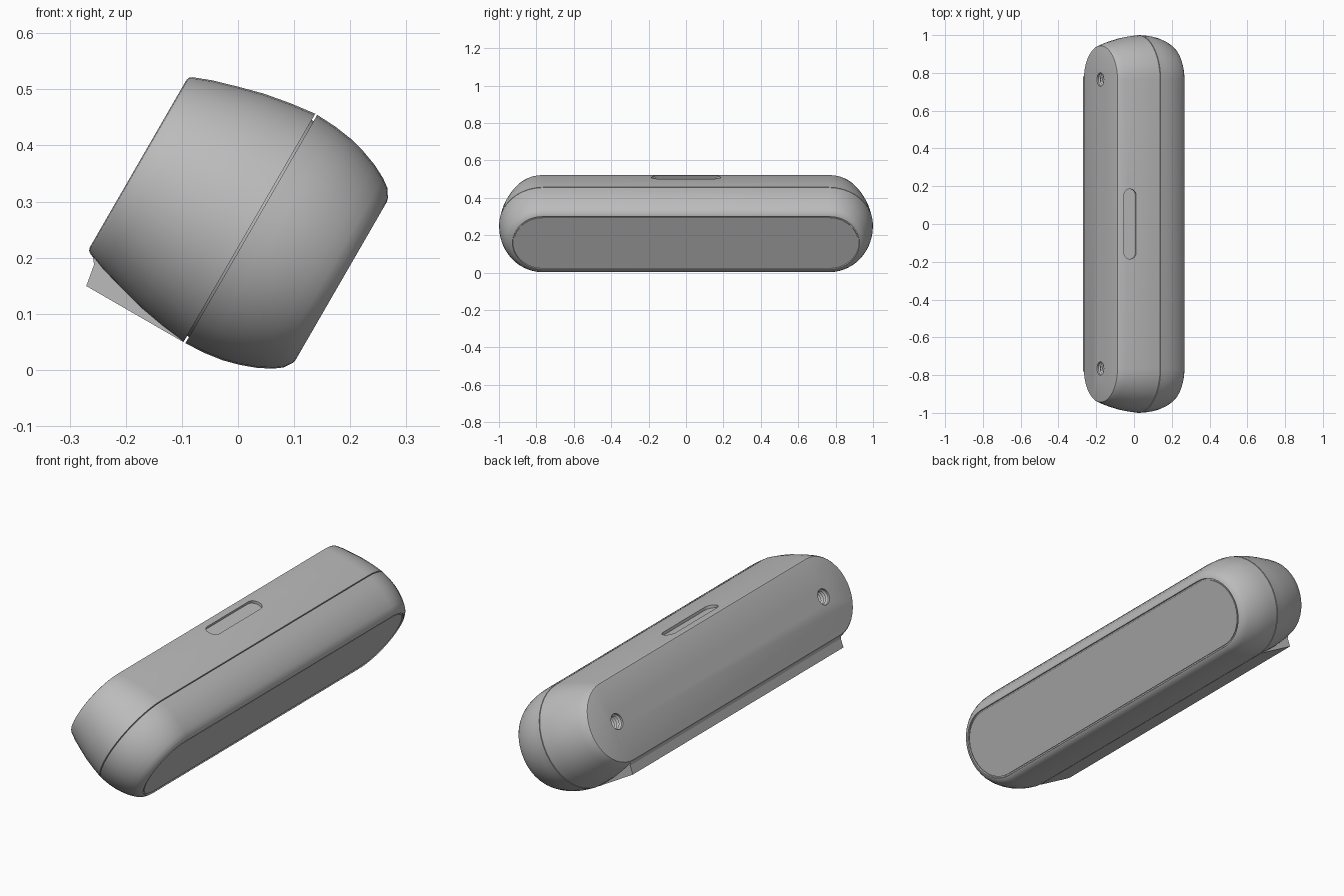
import bpy, bmesh, math
from mathutils import Matrix

cube = bpy.data.objects.get("Cube")
if cube:
    bpy.data.objects.remove(cube, do_unlink=True)

# The whole case leans 30 degrees about its long axis
PLACE = Matrix.Translation((0.022, 0, 0.252)) @ Matrix.Rotation(math.radians(30), 4, 'Y')
STRAIGHT = 0.765   # half length between the round ends

grey = bpy.data.materials.new("casing grey")
grey.use_nodes = True
grey.diffuse_color = (0.5, 0.5, 0.5, 1)
grey.node_tree.nodes["Principled BSDF"].inputs["Base Color"].default_value = (0.5, 0.5, 0.5, 1)


def finish(name, bm, matrix=PLACE):
    bmesh.ops.recalc_face_normals(bm, faces=bm.faces)
    bm.transform(matrix)
    mesh = bpy.data.meshes.new(name)
    bm.to_mesh(mesh)
    bm.free()
    mesh.materials.append(grey)
    ob = bpy.data.objects.new(name, mesh)
    bpy.context.collection.objects.link(ob)
    return ob


def loft(name, profile, straight, matrix=PLACE, steps=20):
    """Stack pill-shaped rings along local x; profile holds (depth, radius)."""
    bm = bmesh.new()
    rings = []
    for d, r in profile:
        ring = []
        for side in (1, -1):
            for i in range(steps + 1):
                if straight == 0 and i == steps:
                    continue
                a = math.pi * i / steps
                ring.append(bm.verts.new((d, side * (straight + r * math.sin(a)),
                                          side * r * math.cos(a))))
        rings.append(ring)
    n = len(rings[0])
    for lower, upper in zip(rings, rings[1:]):
        for i in range(n):
            j = (i + 1) % n
            bm.faces.new((lower[i], lower[j], upper[j], upper[i]))
    bm.faces.new(rings[0])
    bm.faces.new(rings[-1])
    return finish(name, bm, matrix)


def smooth(ob):
    bpy.ops.object.select_all(action='DESELECT')
    ob.select_set(True)
    bpy.context.view_layer.objects.active = ob
    bpy.ops.object.shade_smooth_by_angle(angle=math.radians(28))


def cut(ob, cutter):
    mod = ob.modifiers.new("cut", 'BOOLEAN')
    mod.object = cutter
    mod.operation = 'DIFFERENCE'
    mod.solver = 'EXACT'
    bpy.context.view_layer.objects.active = ob
    bpy.ops.object.modifier_apply(modifier=mod.name)
    bpy.data.objects.remove(cutter, do_unlink=True)


# Back shell, with a narrow lip that closes the seam
back_shell = loft("back_shell", [
    (-0.231, 0.172), (-0.229, 0.178), (-0.224, 0.182), (-0.19, 0.195), (-0.145, 0.208),
    (-0.1, 0.220), (-0.05, 0.229), (-0.002, 0.235), (-0.002, 0.222), (0.004, 0.222)], STRAIGHT)

# Front shell, with a fine groove around the flat front panel
front_shell = loft("front_shell", [
    (0.002, 0.235), (0.04, 0.233), (0.075, 0.228), (0.105, 0.220), (0.135, 0.209),
    (0.16, 0.196), (0.175, 0.185), (0.185, 0.170), (0.187, 0.163),
    (0.180, 0.161), (0.180, 0.157)], STRAIGHT)
front_panel = loft("front_panel", [(0.176, 0.155), (0.185, 0.155)], STRAIGHT)

# Pill-shaped recess on the upper side
recess_place = (PLACE @ Matrix.Translation((-0.166, 0, 0.202))
                @ Matrix.Rotation(math.radians(-106), 4, 'Y'))
cut(back_shell, loft("recess_cutter", [(-0.013, 0.033), (0.05, 0.033)], 0.152, recess_place))

# Threaded screw holes in the back
for y in (STRAIGHT, -STRAIGHT):
    thread = [(-0.25, 0.036)]
    for k in range(5):
        thread += [(-0.222 + k * 0.014, 0.036), (-0.215 + k * 0.014, 0.027)]
    cut(back_shell, loft("thread_cutter", thread, 0,
                         PLACE @ Matrix.Translation((0, y, 0)), 12))

# Straight ledge along the lower back edge
bm = bmesh.new()
outline = [(-0.004, -0.235), (-0.202, -0.235), (-0.209, -0.195),
           (-0.228, -0.172), (-0.18, -0.16), (-0.02, -0.2)]
base = bm.faces.new([bm.verts.new((d, -0.78, h)) for d, h in outline])
grown = bmesh.ops.extrude_face_region(bm, geom=[base])
bmesh.ops.translate(bm, vec=(0, 1.56, 0),
                    verts=[v for v in grown["geom"] if isinstance(v, bmesh.types.BMVert)])
lower_ledge = finish("lower_ledge", bm)

for part in (back_shell, front_shell, front_panel, lower_ledge):
    smooth(part)
